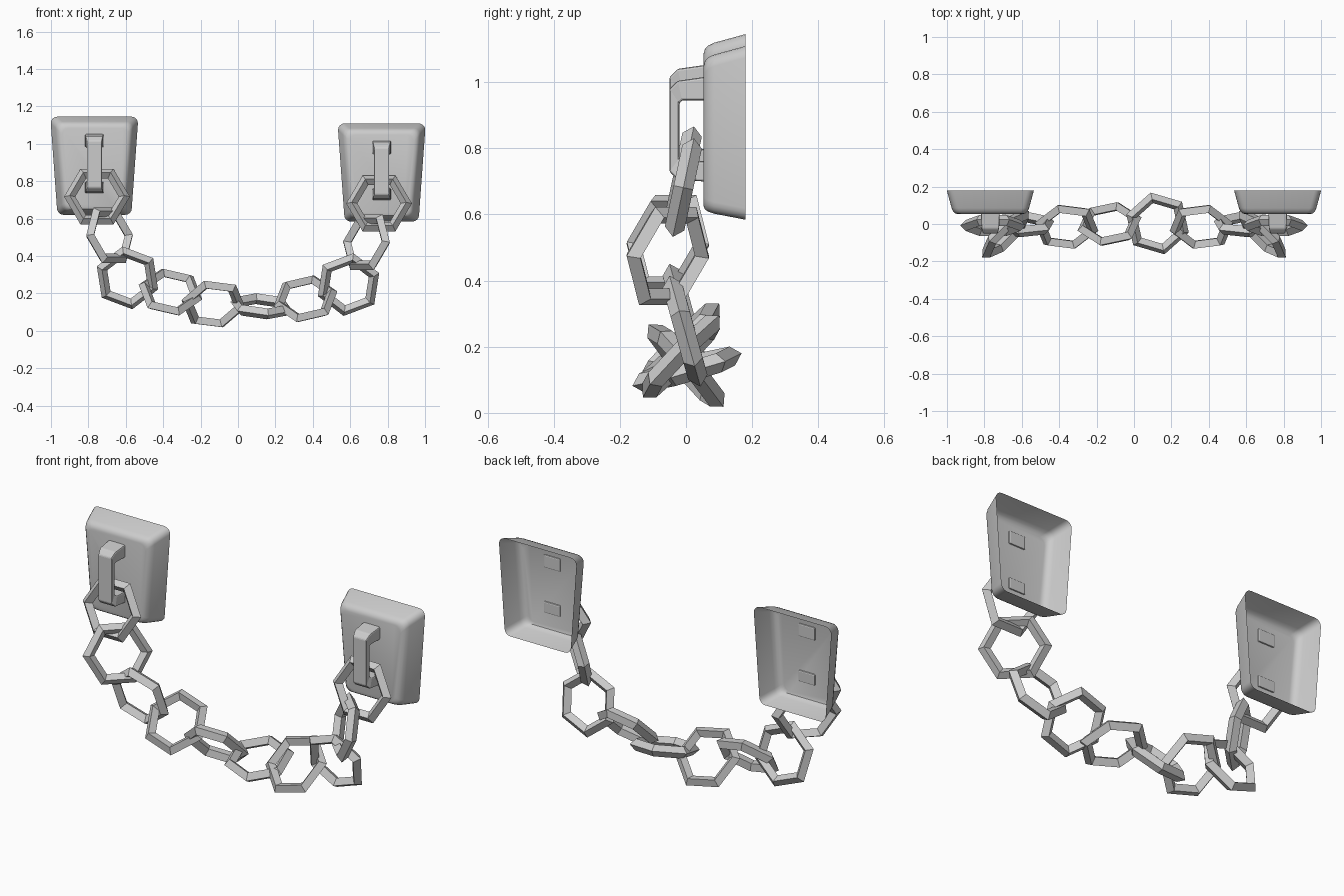
import bpy, bmesh
from math import sin, cos, pi
from mathutils import Vector

if "Cube" in bpy.data.objects:
    bpy.data.objects.remove(bpy.data.objects["Cube"])

DROP = -0.036   # right-hand side hangs slightly lower than the left


def make(name, verts, faces, smooth=False):
    me = bpy.data.meshes.new(name)
    me.from_pydata([tuple(v) for v in verts], [], faces)
    bm = bmesh.new()
    bm.from_mesh(me)
    bmesh.ops.recalc_face_normals(bm, faces=bm.faces)
    bm.to_mesh(me)
    bm.free()
    ob = bpy.data.objects.new(name, me)
    bpy.context.collection.objects.link(ob)
    if smooth:
        bpy.context.view_layer.objects.active = ob
        ob.select_set(True)
        bpy.ops.object.shade_smooth_by_angle(angle=0.5)
        ob.select_set(False)
    return ob


def strips(rows, n, closed_rows=False):
    last = rows if closed_rows else rows - 1
    return [(a * n + b, a * n + (b + 1) % n,
             (a + 1) % rows * n + (b + 1) % n, (a + 1) % rows * n + b)
            for a in range(last) for b in range(n)]


# Hexagonal link with a diamond cross-section
def link(name, centre, corner, up, side=1, dz=0.0):
    flip = Vector((side, 1, 1))
    c = Vector(centre) * flip + Vector((0, 0, dz))
    v = (Vector(corner) * flip).normalized()
    u = Vector(up) * flip
    u = (u - v * u.dot(v)).normalized()
    n = v.cross(u)
    R, r = 0.146, 0.03
    verts = []
    for i in range(6):
        d = v * cos(i * pi / 3) + u * sin(i * pi / 3)
        for j in range(4):
            verts.append(c + d * (R + r * cos(j * pi / 2)) + n * r * sin(j * pi / 2))
    make(name, verts, strips(6, 4, True))


# Tapered wall plate, open at the back
def plate(name, side, dz):
    cx, top, bottom, rad, seg = -0.768, 1.145, 0.62, 0.035, 4
    levels = [(0.18, 0.0), (0.085, 0.026), (0.068, 0.034), (0.057, 0.045), (0.053, 0.06)]
    n = 4 * (seg + 1)
    verts = []
    for y, inset in levels:
        for k, (sx, sz) in enumerate([(1, 1), (-1, 1), (-1, -1), (1, -1)]):
            hw = (0.233 if sz > 0 else 0.2) - inset - rad
            z0 = top - inset - rad if sz > 0 else bottom + inset * 0.7 + rad
            for s in range(seg + 1):
                a = (k + s / seg) * pi / 2
                verts.append((side * (cx + sx * hw + rad * cos(a)), y,
                              z0 + rad * sin(a) + dz))
    faces = strips(len(levels), n)
    faces.append(tuple(range((len(levels) - 1) * n, len(levels) * n)))
    make(name, verts, faces, True)


# Bracket that holds the first link
def bracket(name, side, dz):
    cx = -0.768
    # outer (y, z), inner (y, z), half width
    path = [((0.06, 0.735), (0.06, 0.797), 0.05),
            ((-0.025, 0.742), (-0.012, 0.797), 0.047),
            ((-0.05, 0.765), (-0.02, 0.806), 0.04),
            ((-0.05, 1.015), (-0.02, 0.972), 0.04),
            ((-0.025, 1.04), (-0.012, 0.981), 0.047),
            ((0.06, 1.052), (0.06, 0.981), 0.05)]
    verts = []
    for o, i, w in path:
        for (y, z), s in ((o, -1), (o, 1), (i, 1), (i, -1)):
            verts.append((side * (cx + s * w), y, z + dz))
    ob = make(name, verts, strips(6, 4) + [(0, 1, 2, 3), (20, 21, 22, 23)])
    m = ob.modifiers.new("edge", 'BEVEL')
    m.width = 0.01
    m.segments = 2


# Links of the left half: centre, corner direction, in-plane up direction
half = [((-0.754, -0.008, 0.717), (1, 0, 0), (0, 0.21, 0.98)),
        ((-0.687, -0.055, 0.51), (1, 1, 0), (-0.16, 0.16, 0.97)),
        ((-0.591, -0.003, 0.283), (0.93, 0.1, -0.35), (0.35, -0.25, 0.9)),
        ((-0.361, -0.015, 0.207), (0.95, -0.12, -0.22), (0.23, 0.68, 0.68))]

for label, side, dz in (("left", 1, 0.0), ("right", -1, DROP)):
    plate(label + "_wall_plate", side, dz)
    bracket(label + "_bracket", side, dz)
    for i, (c, v, u) in enumerate(half):
        link(f"{label}_link_{i + 1}", c, v, u, side, dz)

# Two middle links
link("middle_link_1", (-0.131, 0.0, 0.143), (0.95, 0.2, -0.12), (0.22, -0.63, 0.75))
link("middle_link_2", (0.126, 0.003, 0.131), (-0.21, 0.94, 0.28), (0.97, 0.22, 0))
